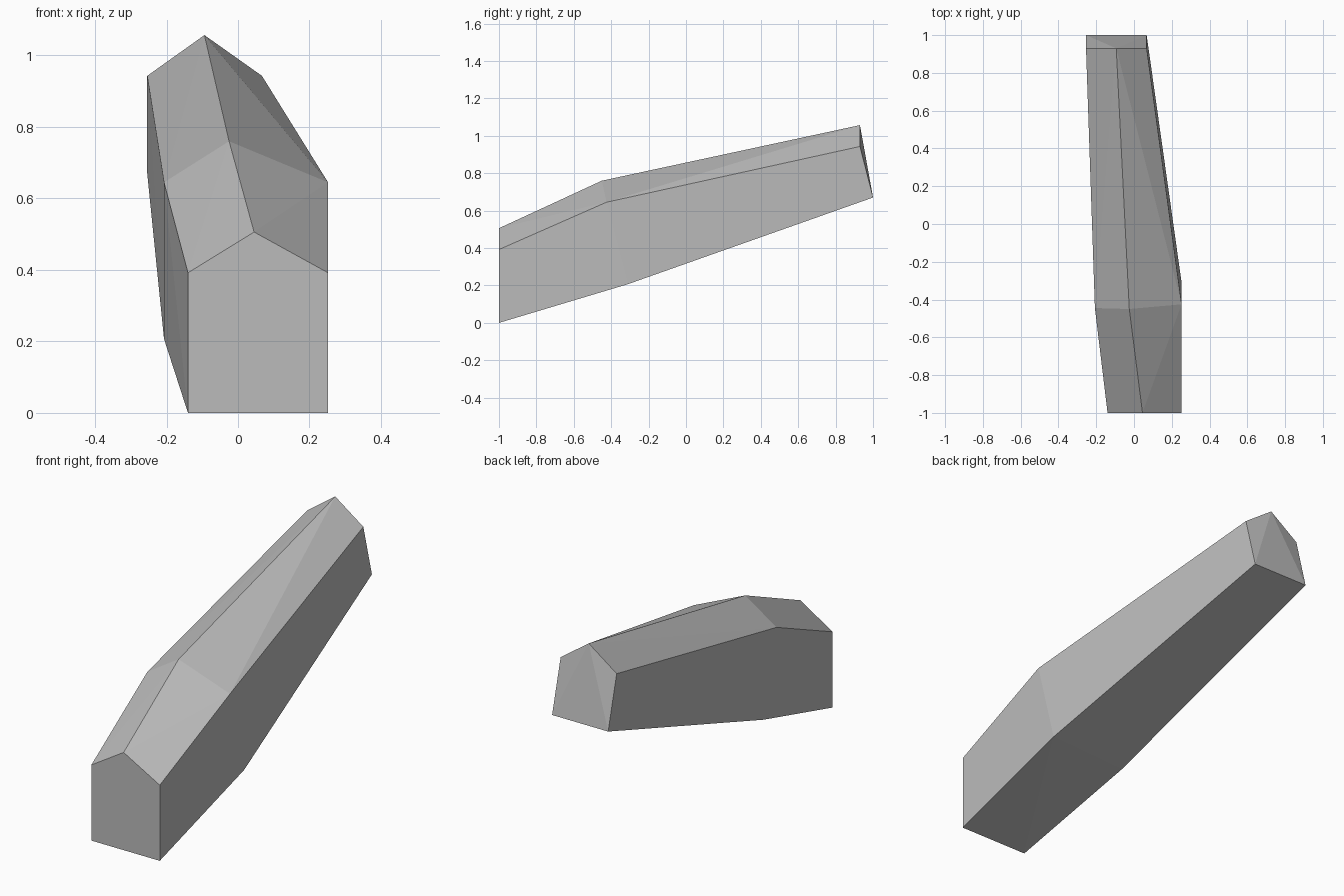
import bpy, bmesh

if "Cube" in bpy.data.objects:
    bpy.data.objects.remove(bpy.data.objects["Cube"])

# one flat colour
grey = bpy.data.materials.new("stone grey")
grey.diffuse_color = (0.5, 0.5, 0.5, 1)
grey.use_nodes = True
grey.node_tree.nodes["Principled BSDF"].inputs["Base Color"].default_value = grey.diffuse_color


def house_section(left, right, ridge, left_low, right_low, left_eave, right_eave):
    """Five-sided section: x of the two sides, ridge (x, y, z), (y, z) of other corners."""
    return [(left, *left_low), (right, *right_low), (right, *right_eave),
            ridge, (left, *left_eave)]


# front end, bend and back end of the block
sections = [
    house_section(-0.14, 0.252, (0.045, -1.0, 0.506),
                  (-1.0, 0), (-1.0, 0), (-1.0, 0.392), (-1.0, 0.392)),
    house_section(-0.207, 0.252, (-0.025, -0.45, 0.76),
                  (-0.34, 0.207), (-0.31, 0.207), (-0.445, 0.645), (-0.425, 0.645)),
    house_section(-0.254, 0.067, (-0.094, 0.93, 1.057),
                  (1.0, 0.67), (1.0, 0.67), (0.93, 0.943), (0.93, 0.943)),
]

# bent block: convex skin over the three sections
bm = bmesh.new()
for section in sections:
    for p in section:
        bm.verts.new(p)
bmesh.ops.convex_hull(bm, input=bm.verts[:])
bmesh.ops.recalc_face_normals(bm, faces=bm.faces[:])
mesh = bpy.data.meshes.new("bent_block")
bm.to_mesh(mesh)
bm.free()
mesh.materials.append(grey)
block = bpy.data.objects.new("bent_block", mesh)
bpy.context.collection.objects.link(block)
